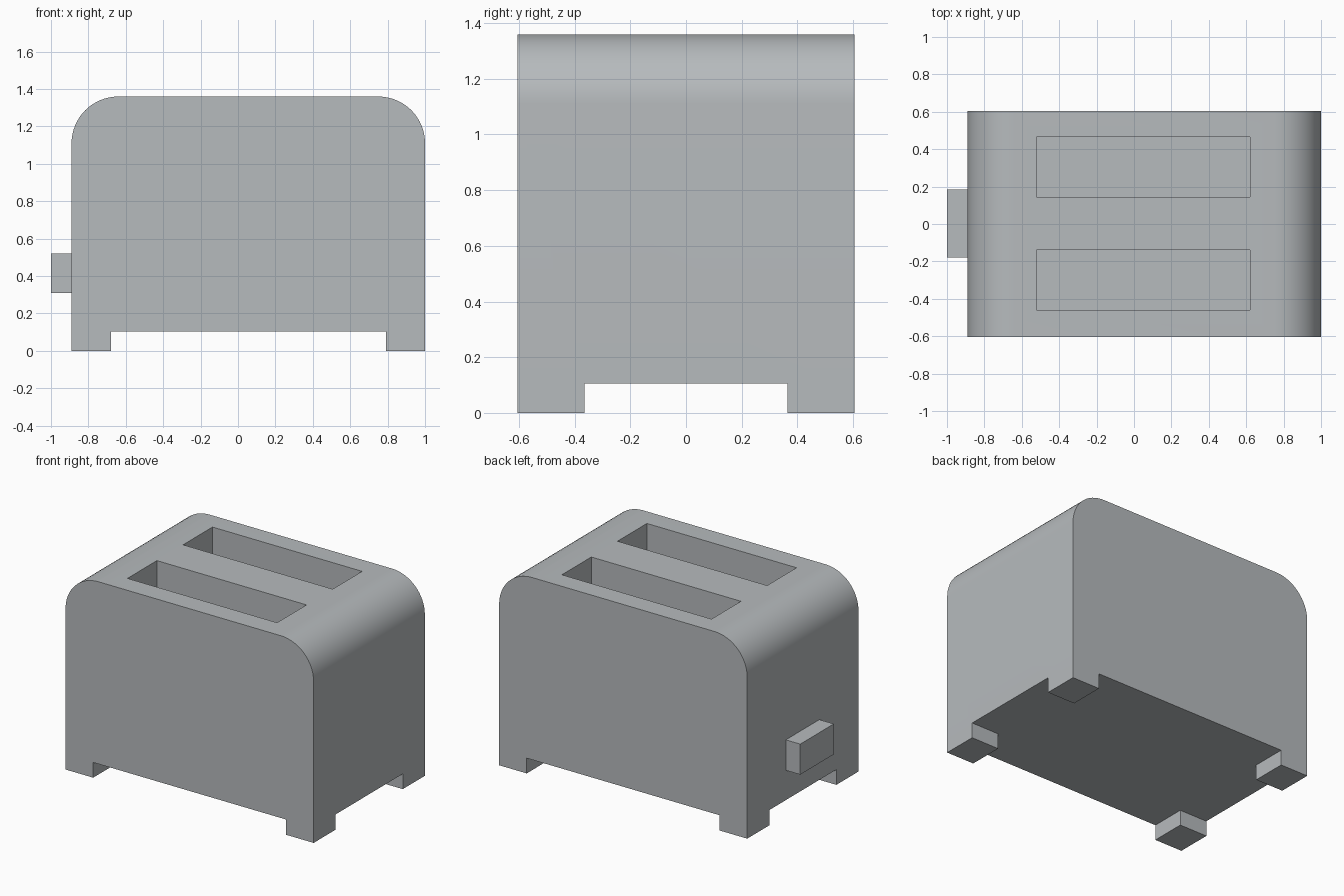
import bpy, bmesh, math

if "Cube" in bpy.data.objects:
    bpy.data.objects.remove(bpy.data.objects["Cube"])

steel = bpy.data.materials.new("steel_grey")
steel.diffuse_color = (0.47, 0.495, 0.51, 1)
steel.use_nodes = True
steel.node_tree.nodes["Principled BSDF"].inputs["Base Color"].default_value = steel.diffuse_color

X0, X1, Y, TOP = -0.89, 1.0, 0.605, 1.36   # body extents
R, FOOT_X, FOOT_Y, CLEAR = 0.25, 0.21, 0.24, 0.105


def finish(bm, name):
    bmesh.ops.recalc_face_normals(bm, faces=bm.faces)
    me = bpy.data.meshes.new(name)
    bm.to_mesh(me)
    bm.free()
    me.materials.append(steel)
    ob = bpy.data.objects.new(name, me)
    bpy.context.collection.objects.link(ob)
    return ob


def box(name, xs, ys, zs):
    bm = bmesh.new()
    bmesh.ops.create_cube(bm, size=1)
    for v in bm.verts:
        v.co = [a[0] if c < 0 else a[1] for a, c in zip((xs, ys, zs), v.co)]
    return finish(bm, name)


def cut(target, cutter):
    mod = target.modifiers.new("cut", 'BOOLEAN')
    mod.operation, mod.solver, mod.object = 'DIFFERENCE', 'EXACT', cutter
    bpy.context.view_layer.objects.active = target
    bpy.ops.object.modifier_apply(modifier=mod.name)
    bpy.data.objects.remove(cutter)


# Body: front profile with rounded shoulders and feet, extruded in depth
profile = [(X0 + FOOT_X, CLEAR), (X0 + FOOT_X, 0), (X0, 0)]
for cx, start in ((X0 + R, 180), (X1 - R, 90)):
    for i in range(17):
        a = math.radians(start - 90 * i / 16)
        profile.append((cx + R * math.cos(a), TOP - R + R * math.sin(a)))
profile += [(X1, 0), (X1 - FOOT_X, 0), (X1 - FOOT_X, CLEAR)]

bm = bmesh.new()
face = bm.faces.new([bm.verts.new((x, -Y, z)) for x, z in profile])
ext = bmesh.ops.extrude_face_region(bm, geom=[face])
for v in ext["geom"]:
    if isinstance(v, bmesh.types.BMVert):
        v.co.y = Y
body = finish(bm, "toaster_body")

# Gap between front and back feet
cut(body, box("foot_gap", (-1.2, 1.2), (FOOT_Y - Y, Y - FOOT_Y), (-0.2, CLEAR)))

# Two bread slots
for y in (-0.30, 0.305):
    cut(body, box("slot_cutter", (-0.52, 0.62), (y - 0.16, y + 0.16), (0.4, 1.6)))

# Push lever on the left side
box("lever", (-1.0, X0), (-0.18, 0.185), (0.31, 0.52))

# Smooth rounded shoulders, keep hard edges
bpy.ops.object.select_all(action='DESELECT')
body.select_set(True)
bpy.context.view_layer.objects.active = body
bpy.ops.object.shade_smooth_by_angle(angle=math.radians(30))
